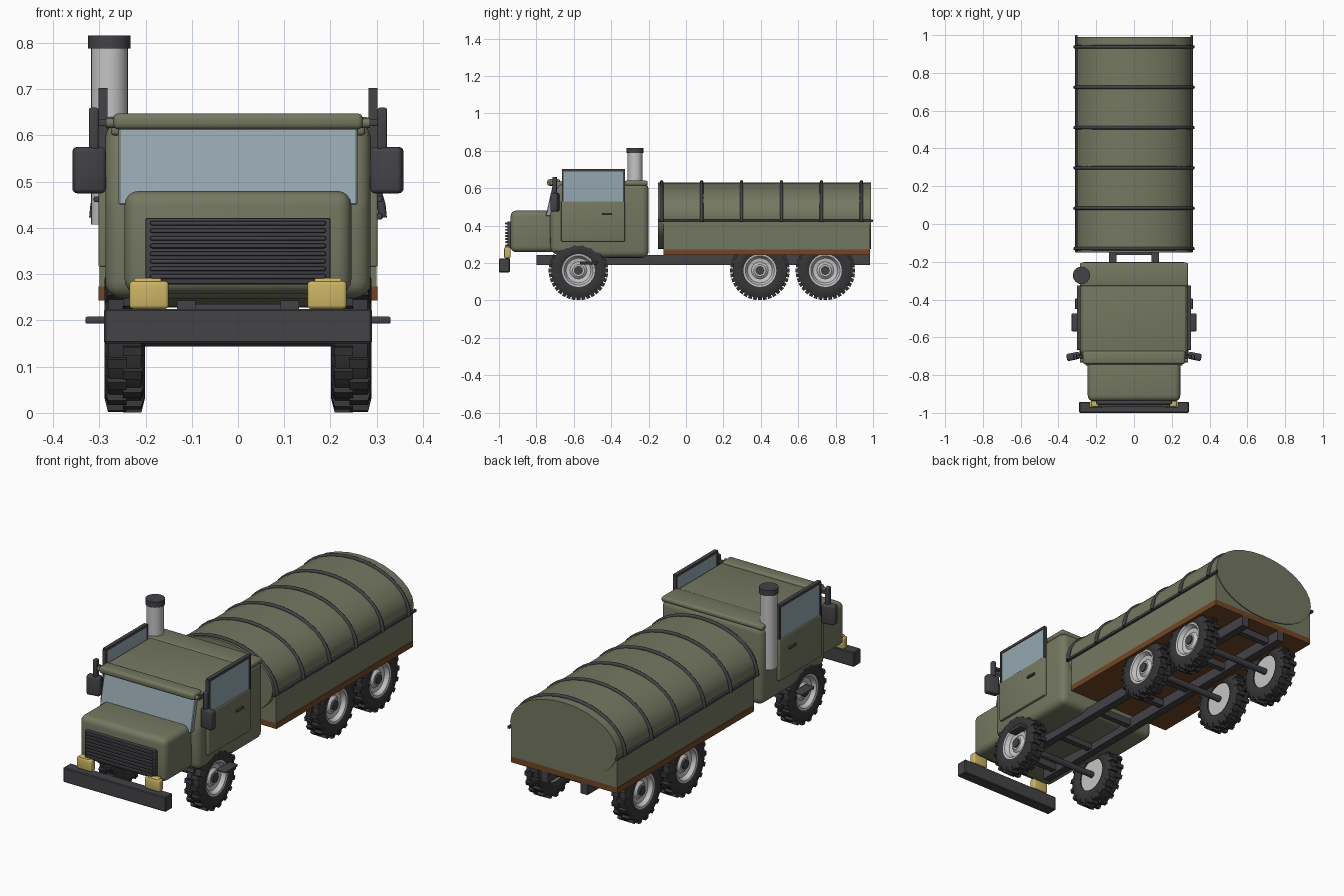
import bpy, bmesh, math
from mathutils import Matrix, Vector

if "Cube" in bpy.data.objects:
    bpy.data.objects.remove(bpy.data.objects["Cube"])


def material(name, rgb):
    m = bpy.data.materials.new(name)
    m.diffuse_color = (*rgb, 1)
    m.use_nodes = True
    m.node_tree.nodes["Principled BSDF"].inputs["Base Color"].default_value = m.diffuse_color
    return m


GREEN = material("olive_green", (0.175, 0.187, 0.118))
DARK = material("dark_grey", (0.056, 0.054, 0.062))
TYRE = material("tyre_black", (0.036, 0.036, 0.039))
GLASS = material("pale_blue_glass", (0.30, 0.39, 0.43))
METAL = material("light_metal", (0.56, 0.56, 0.57))
YELLOW = material("lamp_yellow", (0.60, 0.46, 0.13))
BROWN = material("wood_brown", (0.17, 0.06, 0.018))


def finish(name, bm, mat, angle=35):
    bmesh.ops.recalc_face_normals(bm, faces=bm.faces)
    me = bpy.data.meshes.new(name)
    bm.to_mesh(me)
    bm.free()
    me.materials.append(mat)
    ob = bpy.data.objects.new(name, me)
    bpy.context.collection.objects.link(ob)
    bpy.ops.object.select_all(action='DESELECT')
    ob.select_set(True)
    bpy.context.view_layer.objects.active = ob
    bpy.ops.object.shade_smooth_by_angle(angle=math.radians(angle))
    return ob


def bevel(bm, width, seg):
    if width:
        bmesh.ops.bevel(bm, geom=bm.edges[:], offset=width, segments=seg,
                        profile=0.5, affect='EDGES', clamp_overlap=True)


def box(name, x, y, z, mat, bev=0.0, seg=3, spin=0.0):
    """Box from (min, max) ranges, optionally rounded and turned about z."""
    bm = bmesh.new()
    size = [b - a for a, b in (x, y, z)]
    mid = [(a + b) / 2 for a, b in (x, y, z)]
    bmesh.ops.create_cube(bm, size=1, matrix=Matrix.Diagonal((*size, 1)))
    bevel(bm, bev, seg)
    bm.transform(Matrix.Translation(mid) @ Matrix.Rotation(spin, 4, 'Z'))
    return finish(name, bm, mat)


def mirrored(name, x, y, z, mat, bev=0.0, spin=0.0):
    for side, s in (("right", 1), ("left", -1)):
        box(f"{side}_{name}", sorted((s * x[0], s * x[1])), y, z, mat, bev, spin=s * spin)


def extrude(name, pts, x0, x1, mat, bev=0.0, seg=3):
    """Side profile of (y, z) points extruded along x."""
    bm = bmesh.new()
    f = bm.faces.new([bm.verts.new((x0, *p)) for p in pts])
    r = bmesh.ops.extrude_face_region(bm, geom=[f])
    for v in r["geom"]:
        if isinstance(v, bmesh.types.BMVert):
            v.co.x = x1
    bmesh.ops.recalc_face_normals(bm, faces=bm.faces)
    bevel(bm, bev, seg)
    return finish(name, bm, mat)


def cylinder(name, r, length, centre, axis, mat, n=24, scale=(1, 1)):
    bm = bmesh.new()
    bmesh.ops.create_cone(bm, cap_ends=True, segments=n, radius1=r, radius2=r, depth=length)
    turn = Vector((0, 0, 1)).rotation_difference(Vector(axis)).to_matrix().to_4x4()
    bm.transform(Matrix.Translation(centre) @ turn @ Matrix.Diagonal((*scale, 1, 1)))
    return finish(name, bm, mat)


def lathe(bm, prof, n):
    """Revolve (x, radius) points about the x axis."""
    rings = [[bm.verts.new((x, r * math.cos(a), r * math.sin(a)))
              for a in (2 * math.pi * i / n for i in range(n))] for x, r in prof]
    for a, b in zip(rings, rings[1:]):
        for i in range(n):
            j = (i + 1) % n
            bm.faces.new((a[i], a[j], b[j], b[i]))
    return rings


def wheel(label, side, y):
    at = Matrix.Translation((side * 0.245, y, 0.16)) @ Matrix.Diagonal((side, 1, 1, 1))
    # Tyre carcass with chunky alternating lugs
    bm = bmesh.new()
    lathe(bm, [(-0.036, 0.084), (-0.044, 0.10), (-0.044, 0.127), (-0.035, 0.146),
               (0.035, 0.146), (0.044, 0.127), (0.044, 0.10), (0.036, 0.084), (-0.036, 0.084)], 36)
    for i in range(36):
        s = 1 if i % 2 else -1
        lug = bmesh.ops.create_cube(bm, size=1, matrix=Matrix.Rotation(math.tau * i / 36, 4, 'X')
                                    @ Matrix.Translation((s * 0.02, 0, 0.143))
                                    @ Matrix.Diagonal((0.048, 0.02, 0.032, 1)))
        for v in lug["verts"]:
            if abs(v.co.x) > 0.04 and v.co.yz.length > 0.15:
                v.co.x *= 0.82
    bm.transform(at)
    finish(label + "_tyre", bm, TYRE)
    # Dished rim
    bm = bmesh.new()
    rings = lathe(bm, [(-0.03, 0.088), (0.038, 0.088), (0.036, 0.078), (0.016, 0.066),
                       (0.012, 0.045), (0.024, 0.032), (0.024, 0.02)], 32)
    bm.faces.new(rings[0])
    bm.faces.new(rings[-1])
    bm.transform(at)
    finish(label + "_rim", bm, METAL)
    cylinder(label + "_hub", 0.024, 0.03, (side * 0.262, y, 0.16), (1, 0, 0), DARK, 16)


# Wheels and axles
for row, y in (("front", -0.575), ("middle", 0.395), ("rear", 0.745)):
    for side, s in (("right", 1), ("left", -1)):
        wheel(f"{row}_{side}", s, y)
    cylinder(row + "_axle", 0.016, 0.44, (0, y, 0.16), (1, 0, 0), DARK, 12)

# Ladder chassis
mirrored("chassis_rail", (0.092, 0.132), (-0.80, 0.985), (0.19, 0.243), DARK)
for i, y in enumerate((-0.72, -0.45, -0.15, 0.10, 0.30, 0.57, 0.90)):
    box(f"cross_member_{i}", (-0.1, 0.1), (y - 0.015, y + 0.015), (0.2, 0.235), DARK)

# Front bumper, lamps and steps
box("front_bumper", (-0.29, 0.29), (-1.0, -0.942), (0.15, 0.225), DARK, 0.004, 1)
mirrored("headlamp", (0.15, 0.235), (-0.972, -0.938), (0.225, 0.285), YELLOW, 0.008)
mirrored("lamp_top", (0.165, 0.225), (-0.968, -0.94), (0.27, 0.292), YELLOW, 0.006)
mirrored("step", (0.28, 0.33), (-0.568, -0.473), (0.193, 0.208), DARK, 0.004)

# Bonnet and slatted grille
box("bonnet", (-0.245, 0.245), (-0.938, -0.70), (0.258, 0.48), GREEN, 0.03, 4)
box("grille", (-0.20, 0.20), (-0.955, -0.93), (0.278, 0.422), DARK, 0.005, 2)
for i in range(8):
    z = 0.295 + i * 0.0165
    box(f"grille_slat_{i}", (-0.19, 0.19), (-0.967, -0.95), (z - 0.005, z + 0.005), DARK, 0.004, 2)

# Cab shell, roof and rounded roof edges
extrude("cab", [(-0.725, 0.25), (-0.45, 0.228), (-0.20, 0.228), (-0.20, 0.63),
                (-0.69, 0.63), (-0.728, 0.46)], -0.287, 0.287, GREEN, 0.035, 4)
box("roof", (-0.275, 0.275), (-0.70, -0.21), (0.60, 0.636), GREEN, 0.008)
box("front_visor", (-0.27, 0.27), (-0.742, -0.672), (0.613, 0.648), GREEN, 0.012)
box("rear_roof_edge", (-0.287, 0.287), (-0.33, -0.205), (0.613, 0.64), GREEN, 0.011)
cylinder("front_roof_bar", 0.011, 0.57, (0, -0.722, 0.627), (1, 0, 0), GREEN, 12)

# Sloped windscreen
extrude("windscreen", [(-0.75, 0.45), (-0.712, 0.62), (-0.68, 0.62), (-0.70, 0.45)],
        -0.258, 0.258, GLASS, 0.003, 1)

# Doors with raised framed windows and handles
mirrored("door", (0.27, 0.302), (-0.668, -0.327), (0.315, 0.53), GREEN, 0.005)
mirrored("door_window", (0.284, 0.298), (-0.655, -0.335), (0.525, 0.695), GLASS)
mirrored("window_top_frame", (0.282, 0.302), (-0.662, -0.326), (0.69, 0.703), DARK)
for y in (-0.659, -0.331):
    mirrored("window_post", (0.282, 0.302), (y - 0.005, y + 0.005), (0.528, 0.697), DARK)
mirrored("door_handle", (0.30, 0.312), (-0.45, -0.395), (0.456, 0.468), DARK, 0.003)

# Wing mirrors
mirrored("mirror", (0.287, 0.357), (-0.72, -0.682), (0.475, 0.575), DARK, 0.01, spin=-0.2)
mirrored("mirror_stalk", (0.302, 0.322), (-0.715, -0.69), (0.57, 0.66), DARK, 0.004)
mirrored("mirror_arm", (0.27, 0.312), (-0.71, -0.695), (0.62, 0.635), DARK, 0.003)

# Exhaust stack
cylinder("exhaust_pipe", 0.04, 0.385, (-0.278, -0.272, 0.60), (0, 0, 1), METAL)
cylinder("exhaust_cap", 0.046, 0.028, (-0.278, -0.272, 0.802), (0, 0, 1), DARK)

# Cargo bed and rounded cover
box("bed_floor", (-0.302, 0.302), (-0.12, 0.985), (0.243, 0.273), BROWN)
box("bed_sides", (-0.30, 0.30), (-0.12, 0.985), (0.272, 0.425), GREEN)
cylinder("cargo_cover", 1, 1.14, (0, 0.42, 0.452), (0, 1, 0), GREEN, 28, scale=(0.302, 0.178))
mirrored("cover_rail", (0.298, 0.312), (-0.15, 1.0), (0.418, 0.432), DARK, 0.003)

# Hoops over the cover
for i in range(6):
    y = -0.13 + i * 0.2135
    cu = bpy.data.curves.new(f"hoop_{i}", 'CURVE')
    cu.dimensions = '3D'
    cu.bevel_depth = 0.009
    cu.bevel_resolution = 2
    cu.use_fill_caps = True
    sp = cu.splines.new('POLY')
    sp.points.add(24)
    for k, p in enumerate(sp.points):
        a = math.pi * k / 24
        p.co = (0.313 * math.cos(a), y, 0.422 + 0.212 * math.sin(a), 1)
    cu.materials.append(DARK)
    ob = bpy.data.objects.new(f"hoop_{i}", cu)
    bpy.context.collection.objects.link(ob)
